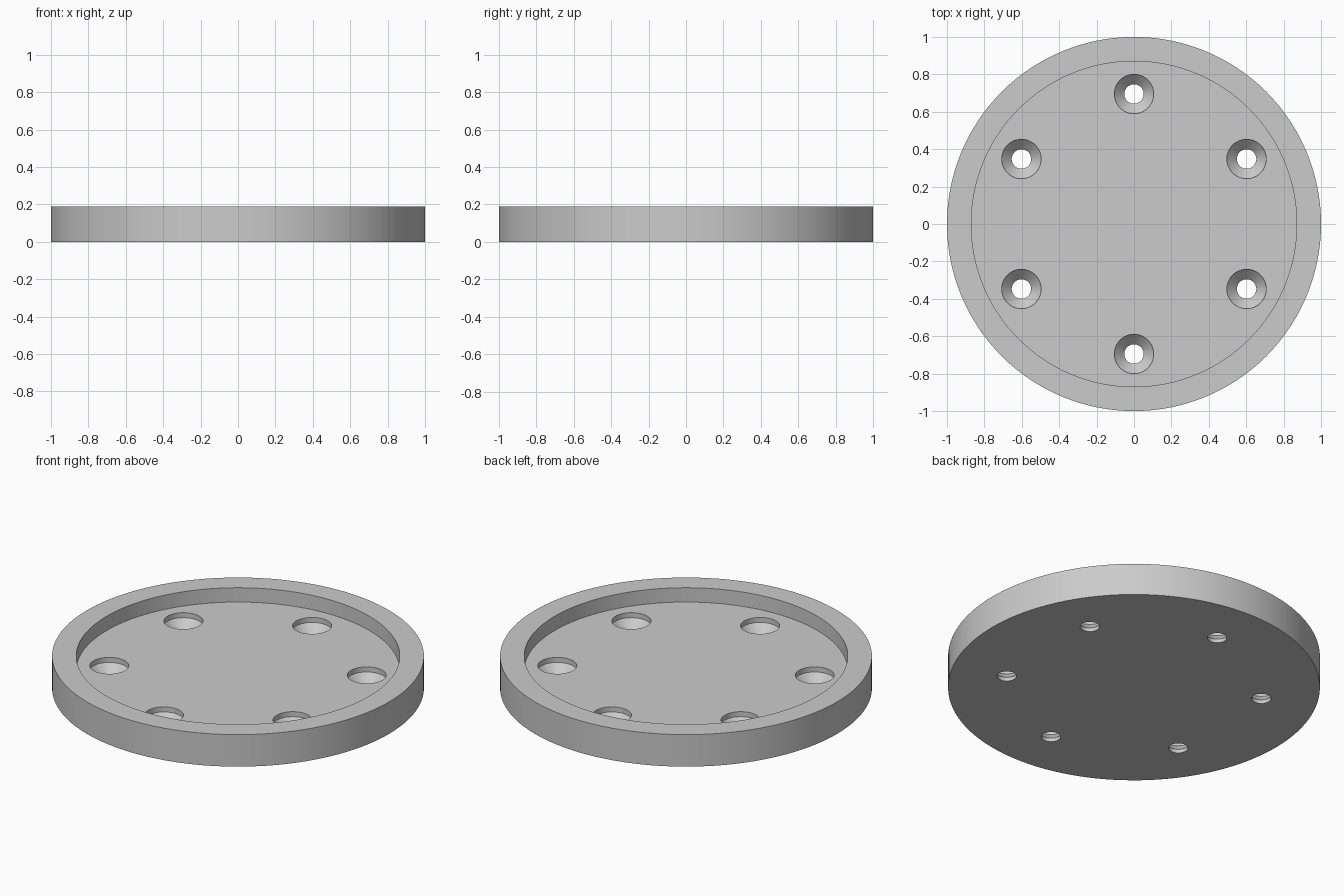
import bpy
import math

cube = bpy.data.objects.get("Cube")
if cube:
    bpy.data.objects.remove(cube, do_unlink=True)

HEIGHT, FLOOR = 0.19, 0.105
RIM, RECESS = 1.0, 0.87
BOLT_CIRCLE, HEAD, SHANK = 0.695, 0.105, 0.052

grey = bpy.data.materials.new("light grey")
grey.use_nodes = True
colour = (0.6, 0.6, 0.6, 1)
grey.diffuse_color = colour
grey.node_tree.nodes["Principled BSDF"].inputs["Base Color"].default_value = colour


def turned_solid(name, profile, sides, location=(0, 0, 0)):
    """Spin a (radius, z) profile about z; zero radius becomes a single pole."""
    verts, faces, rings = [], [], []
    for r, z in profile:
        count = 1 if r == 0 else sides
        rings.append([len(verts) + i % count for i in range(sides)])
        for i in range(count):
            a = 2 * math.pi * i / sides
            verts.append((r * math.cos(a), r * math.sin(a), z))
    for low, high in zip(rings, rings[1:]):
        for i in range(sides):
            j = (i + 1) % sides
            loop = [low[i], low[j], high[j], high[i]]
            faces.append(list(dict.fromkeys(loop)))
    mesh = bpy.data.meshes.new(name)
    mesh.from_pydata(verts, [], faces)
    mesh.materials.append(grey)
    obj = bpy.data.objects.new(name, mesh)
    obj.location = location
    bpy.context.collection.objects.link(obj)
    return obj


# Round plate with a raised rim
plate = turned_solid("rimmed_plate", [
    (0, 0), (RIM, 0), (RIM, HEIGHT), (RECESS, HEIGHT), (RECESS, FLOOR), (0, FLOOR)], 128)

# Countersunk screw holes: narrow shank, cone, then a short straight head
cone_low = 0.022
cone_high = cone_low + HEAD - SHANK
hole_profile = [(0, -0.05), (SHANK, -0.05), (SHANK, cone_low),
                (HEAD, cone_high), (HEAD, HEIGHT), (0, HEIGHT)]
cutters = []
for k in range(6):
    a = math.radians(90 + 60 * k)
    spot = (BOLT_CIRCLE * math.cos(a), BOLT_CIRCLE * math.sin(a), 0)
    cutter = turned_solid("screw_hole_cutter", hole_profile, 48, spot)
    cutter.hide_render = True
    cutters.append(cutter)
    cut = plate.modifiers.new("screw hole", 'BOOLEAN')
    cut.operation = 'DIFFERENCE'
    cut.solver = 'EXACT'
    cut.object = cutter

# Apply the cuts and remove the cutters
bpy.context.view_layer.objects.active = plate
plate.select_set(True)
for name in [m.name for m in plate.modifiers]:
    bpy.ops.object.modifier_apply(modifier=name)
for cutter in cutters:
    bpy.data.objects.remove(cutter, do_unlink=True)

bpy.ops.object.select_all(action='DESELECT')
plate.select_set(True)
bpy.context.view_layer.objects.active = plate
bpy.ops.object.shade_smooth_by_angle(angle=math.radians(30))
